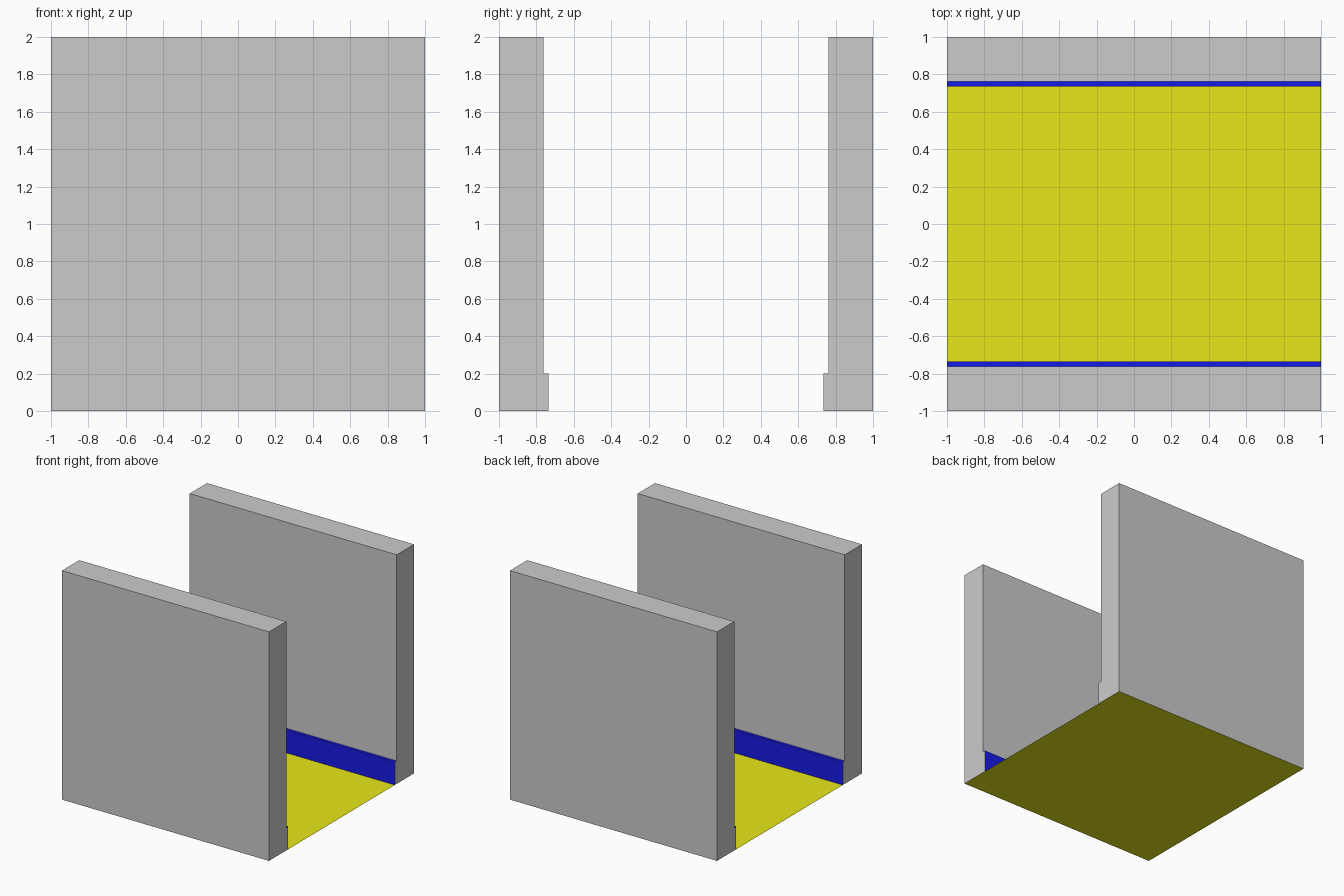
import bpy, bmesh

if "Cube" in bpy.data.objects:
    bpy.data.objects.remove(bpy.data.objects["Cube"])

SIZE = 1.0                       # half length and half width
WALL_IN, SKIRT_IN = 0.762, 0.735  # inner faces of wall and skirting
HEIGHT, SKIRT_H = 2.0, 0.2


def material(name, rgb):
    mat = bpy.data.materials.new(name)
    mat.diffuse_color = (*rgb, 1)
    mat.use_nodes = True
    mat.node_tree.nodes["Principled BSDF"].inputs["Base Color"].default_value = mat.diffuse_color
    return mat


def add_object(name, bm, mats):
    mesh = bpy.data.meshes.new(name)
    bm.to_mesh(mesh)
    bm.free()
    for mat in mats:
        mesh.materials.append(mat)
    obj = bpy.data.objects.new(name, mesh)
    bpy.context.collection.objects.link(obj)
    return obj


grey = material("wall_grey", (0.6, 0.6, 0.6))
blue = material("skirting_blue", (0.01, 0.01, 0.8))
yellow = material("floor_yellow", (0.8, 0.8, 0.01))

# Floor: a single sheet running under both walls
bm = bmesh.new()
bmesh.ops.create_grid(bm, x_segments=1, y_segments=1, size=SIZE)
add_object("floor", bm, [yellow])

# Side wall with stepped skirting: profile extruded along x
profile = [(SIZE, 0), (SIZE, HEIGHT), (WALL_IN, HEIGHT),
           (WALL_IN, SKIRT_H), (SKIRT_IN, SKIRT_H), (SKIRT_IN, 0)]
bm = bmesh.new()
cap = bm.faces.new([bm.verts.new((-SIZE, y, z)) for y, z in profile])
ext = bmesh.ops.extrude_face_region(bm, geom=[cap], use_keep_orig=True)
bmesh.ops.translate(bm, vec=(2 * SIZE, 0, 0),
                    verts=[v for v in ext["geom"] if isinstance(v, bmesh.types.BMVert)])
bmesh.ops.recalc_face_normals(bm, faces=bm.faces)

# The floor closes the underside; skirting front and top are blue
under = [f for f in bm.faces if f.normal.z < -0.5]
bmesh.ops.delete(bm, geom=under, context='FACES_ONLY')
for f in bm.faces:
    c = f.calc_center_median()
    if abs(f.normal.x) < 0.5 and c.z <= SKIRT_H + 0.001 and c.y < WALL_IN:
        f.material_index = 1
walls = add_object("side_walls", bm, [grey, blue])

# Opposite wall
mirror = walls.modifiers.new("mirror", 'MIRROR')
mirror.use_axis = (False, True, False)
mirror.use_mirror_merge = False
